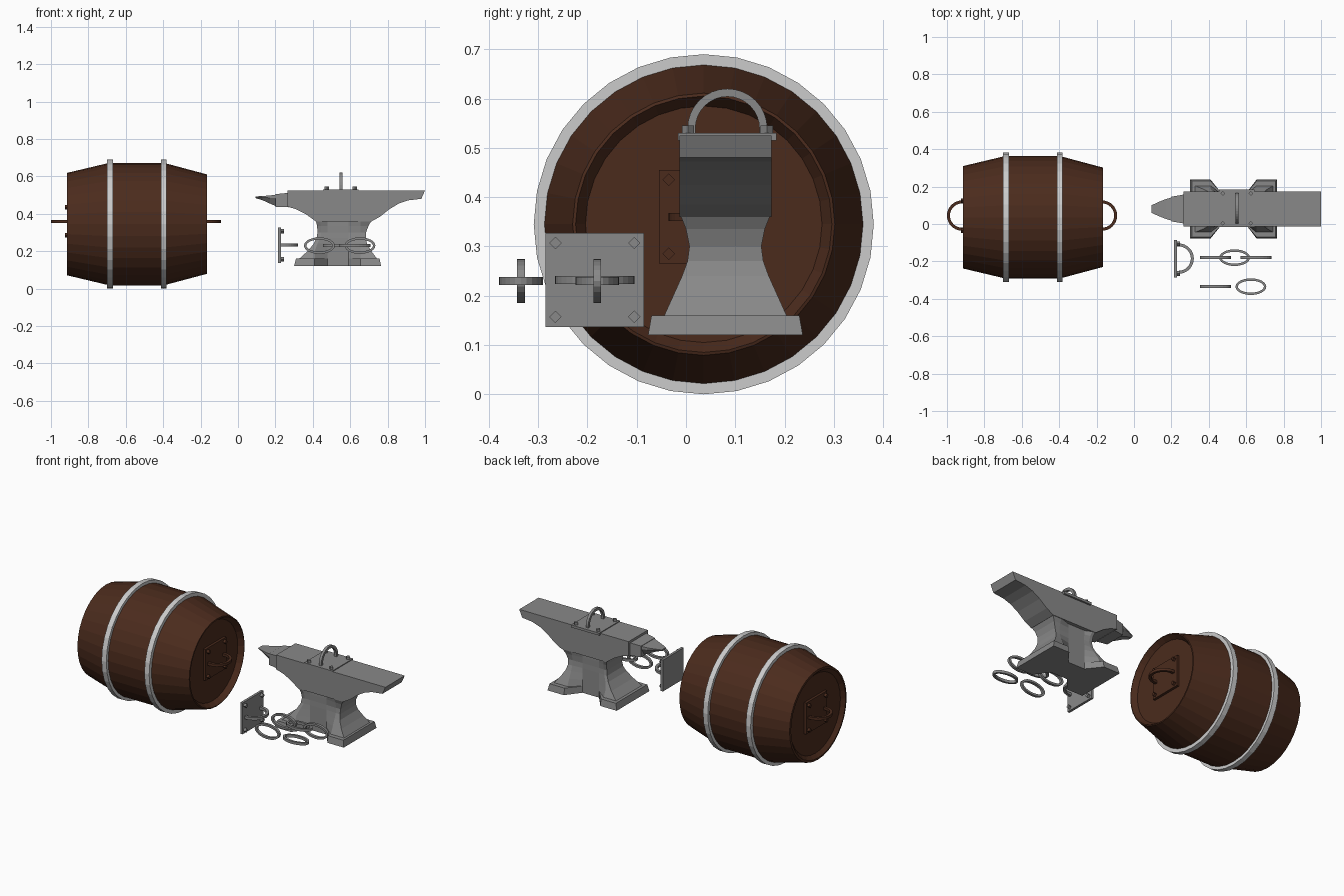
import bpy, bmesh
from math import sin, cos, pi
from mathutils import Matrix, Vector

if "Cube" in bpy.data.objects:
    bpy.data.objects.remove(bpy.data.objects["Cube"])


def material(name, rgb):
    m = bpy.data.materials.new(name)
    m.diffuse_color = (*rgb, 1)
    m.use_nodes = True
    m.node_tree.nodes["Principled BSDF"].inputs["Base Color"].default_value = m.diffuse_color
    return m


WOOD = material("dark_wood", (0.07, 0.024, 0.012))
IRON = material("dark_iron", (0.25, 0.25, 0.25))


def loft(name, rings, mat=None, closed=False, xf=Matrix()):
    """Skin a list of equal-length point rings; cap the ends unless closed."""
    bm = bmesh.new()
    rows = [[bm.verts.new(xf @ Vector(p)) for p in r] for r in rings]
    n = len(rows[0])
    pairs = list(zip(rows, rows[1:])) + ([(rows[-1], rows[0])] if closed else [])
    for a, b in pairs:
        for i in range(n):
            j = (i + 1) % n
            bm.faces.new((a[i], a[j], b[j], b[i]))
    if not closed:
        bm.faces.new(rows[0])
        bm.faces.new(rows[-1])
    bmesh.ops.recalc_face_normals(bm, faces=bm.faces)
    me = bpy.data.meshes.new(name)
    bm.to_mesh(me)
    bm.free()
    ob = bpy.data.objects.new(name, me)
    bpy.context.collection.objects.link(ob)
    if mat:
        me.materials.append(mat)
    return ob


def circle_x(x, r, n, y=0, z=0):
    return [(x, y + r * sin(2 * pi * i / n), z + r * cos(2 * pi * i / n)) for i in range(n)]


def box(name, lo, hi, mat, xf=Matrix()):
    (x0, y0, z0), (x1, y1, z1) = lo, hi
    loft(name, [[(x, y0, z0), (x, y1, z0), (x, y1, z1), (x, y0, z1)] for x in (x0, x1)], mat, xf=xf)


def band_section(c, d, w, t):
    """Rectangular section at c, offset w along direction d and t along z."""
    return [(c[0] + s * w * d[0], c[1] + s * w * d[1], c[2] + u * t)
            for s, u in ((-1, -1), (1, -1), (1, 1), (-1, 1))]


# Bolted plate with a half-ring handle, facing local +x
def mount(name, xf, mat):
    box(name + "_plate", (-0.015, -0.1, -0.095), (0, 0.1, 0.095), mat, xf)
    for i, (y, z) in enumerate([(a, b) for a in (-0.08, 0.08) for b in (-0.075, 0.075)]):
        loft(f"{name}_bolt_{i}", [circle_x(x, 0.0125, 4, y, z) for x in (-0.002, 0.015)], mat, xf=xf)
    path = [(0, -0.073, 0, 0, -1)]
    for i in range(17):
        a = -pi / 2 + pi * i / 16
        path.append((0.009 + 0.073 * cos(a), 0.073 * sin(a), 0, cos(a), sin(a)))
    path.append((0, 0.073, 0, 0, 1))
    loft(name + "_handle", [band_section(p[:3], p[3:], 0.008, 0.008) for p in path], mat, xf=xf)


# Barrel: staves with recessed ends
BY, BZ = 0.036, 0.345
profile = [(-0.895, 0.24), (-0.915, 0.262), (-0.913, 0.274), (-0.69, 0.327),
           (-0.395, 0.327), (-0.167, 0.266), (-0.165, 0.26), (-0.195, 0.24)]
loft("barrel", [circle_x(x, r, 32, BY, BZ) for x, r in profile], WOOD)

# Barrel hoops
for name, x in (("left", -0.685), ("right", -0.397)):
    loft(name + "_hoop", [circle_x(x + dx, r, 32, BY, BZ) for dx, r in
                          ((-0.016, 0.318), (-0.016, 0.345), (0.016, 0.345), (0.016, 0.318))],
         closed=True)

# Handle mounts: two on the barrel, one loose, one on the anvil
mount("right_barrel_mount", Matrix.Translation((-0.18, 0.045, 0.36)), WOOD)
mount("left_barrel_mount", Matrix.Translation((-0.91, 0.045, 0.36)) @ Matrix.Rotation(pi, 4, 'Z'), WOOD)
mount("loose_mount", Matrix.Translation((0.23, -0.185, 0.232)), IRON)
mount("anvil_mount", Matrix.Translation((0.55, 0.084, 0.53)) @ Matrix.Rotation(-pi / 2, 4, 'Y'), IRON)


# Chain links: flat-section ovals
def link(name, x, y, upright):
    xf = Matrix.Translation((x, y, 0.23))
    if upright:
        xf = xf @ Matrix.Rotation(pi / 2, 4, 'X')
    rings = []
    for i in range(24):
        a = 2 * pi * i / 24
        d = (cos(a), sin(a))
        rings.append(band_section((0.076 * d[0], 0.038 * d[1], 0), d, 0.0065, 0.008))
    loft(name, rings, IRON, closed=True, xf=xf)


for i, (x, y, up) in enumerate([(0.435, -0.18, True), (0.538, -0.18, False), (0.652, -0.18, True),
                                (0.435, -0.335, True), (0.625, -0.335, False)]):
    link(f"chain_link_{i}", x, y, up)

# Anvil top: side profile with curved heel, extruded across y
AY = 0.08
side = [(0.265, 0.525), (0.265, 0.438), (0.31, 0.425), (0.36, 0.40), (0.415, 0.36),
        (0.715, 0.36), (0.76, 0.385), (0.81, 0.425), (0.86, 0.455), (0.91, 0.472),
        (0.98, 0.48), (1.0, 0.525)]
loft("anvil_top", [[(x, y, z) for x, z in side] for y in (AY - 0.093, AY + 0.093)], IRON)


# Anvil waist and foot: stacked plan sections notched at front and back
def plan(z, x0, x1, h):
    n = min(h - 0.002, 0.072)
    a, d = max(0.41, x0 + 0.02), min(0.655, x1 - 0.02)
    half = [(x0, h), (a, h), (0.478, n), (0.59, n), (d, h), (x1, h)]
    return [(x, AY - y, z) for x, y in half] + [(x, AY + y, z) for x, y in reversed(half)]


waist = [(0.365, 0.415, 0.715, 0.092), (0.335, 0.423, 0.697, 0.08), (0.30, 0.425, 0.685, 0.073),
         (0.27, 0.42, 0.683, 0.077), (0.24, 0.405, 0.69, 0.088), (0.20, 0.372, 0.713, 0.106),
         (0.158, 0.325, 0.745, 0.125)]
loft("anvil_waist", [plan(*s) for s in waist], IRON)
loft("anvil_foot", [plan(0.16, 0.31, 0.757, 0.15), plan(0.12, 0.30, 0.765, 0.157)], IRON)


# Anvil horn: flat-topped sections tapering to the tip
def horn_section(x, h, bottom, top):
    m = top - 0.3 * (top - bottom)
    pts = [(-h, top), (h, top), (h, m), (0.55 * h, bottom), (-0.55 * h, bottom), (-h, m)]
    return [(x, AY + y, z) for y, z in pts]


loft("anvil_horn_neck", [[(x, AY + y, z) for y, z in ((-h, b), (h, b), (h, t), (-h, t))]
                         for x, h, b, t in ((0.27, 0.078, 0.435, 0.512), (0.20, 0.066, 0.437, 0.505))], IRON)
loft("anvil_horn", [horn_section(*s) for s in
                    ((0.205, 0.063, 0.44, 0.503), (0.17, 0.053, 0.455, 0.498),
                     (0.13, 0.037, 0.473, 0.495), (0.093, 0.02, 0.484, 0.493))], IRON)
